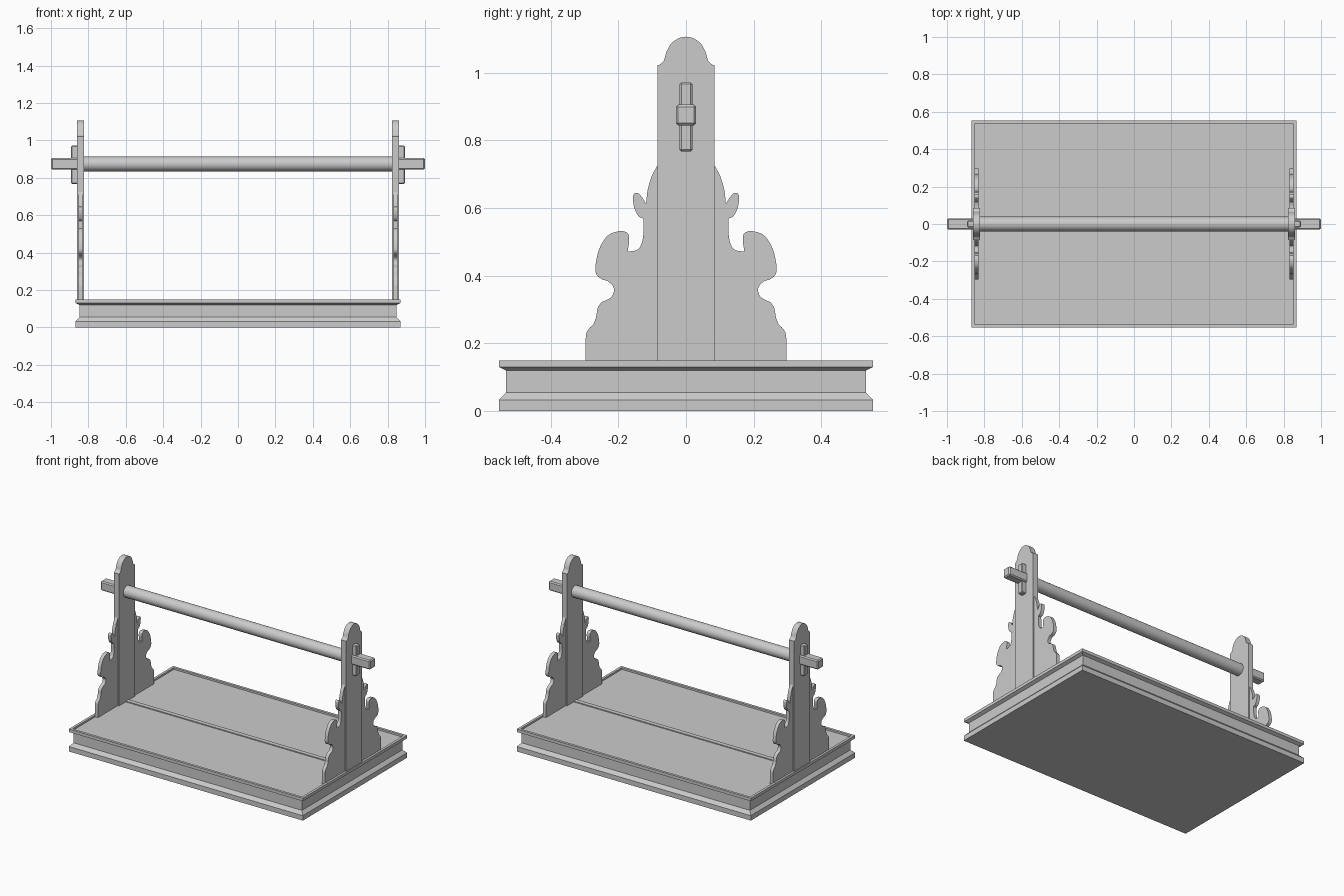
import bpy, bmesh
from mathutils import Vector, Matrix

if "Cube" in bpy.data.objects:
    bpy.data.objects.remove(bpy.data.objects["Cube"])

grey = bpy.data.materials.new("plain_grey")
grey.use_nodes = True
grey.diffuse_color = (0.6, 0.6, 0.6, 1)
grey.node_tree.nodes["Principled BSDF"].inputs["Base Color"].default_value = (0.6, 0.6, 0.6, 1)


def finish(name, bm, smooth=False):
    bmesh.ops.recalc_face_normals(bm, faces=bm.faces)
    mesh = bpy.data.meshes.new(name)
    bm.to_mesh(mesh)
    bm.free()
    mesh.materials.append(grey)
    ob = bpy.data.objects.new(name, mesh)
    bpy.context.collection.objects.link(ob)
    if smooth:
        bpy.ops.object.select_all(action="DESELECT")
        ob.select_set(True)
        bpy.context.view_layer.objects.active = ob
        bpy.ops.object.shade_smooth_by_angle(angle=0.6)
    return ob


def box(name, centre, size, bevel=0):
    bm = bmesh.new()
    bmesh.ops.create_cube(bm, size=1, matrix=Matrix.Translation(centre) @ Matrix.Diagonal((*size, 1)))
    if bevel:
        bmesh.ops.bevel(bm, geom=bm.edges[:], offset=bevel, segments=1, affect="EDGES")
    return finish(name, bm)


def spline(points, steps=4):
    """Smooth curve through the points."""
    p = [Vector(q) for q in points]
    p = [2 * p[0] - p[1]] + p + [2 * p[-1] - p[-2]]
    out = []
    for a, b, c, d in zip(p, p[1:], p[2:], p[3:]):
        for i in range(steps):
            t = i / steps
            out.append(0.5 * (2 * b + (c - a) * t + (2 * a - 5 * b + 4 * c - d) * t * t
                              + (3 * b - a - 3 * c + d) * t ** 3))
    return out + [p[-2]]


def board(name, outline, x0, x1):
    """Extrude a (y, z) outline along x."""
    bm = bmesh.new()
    face = bm.faces.new([bm.verts.new((x0, y, z)) for y, z in outline])
    new = bmesh.ops.extrude_face_region(bm, geom=[face])["geom"]
    bmesh.ops.translate(bm, vec=(x1 - x0, 0, 0), verts=[v for v in new if isinstance(v, bmesh.types.BMVert)])
    return finish(name, bm, smooth=True)


# Moulded base: stacked rectangles given as (inset, height)
FLOOR = 0.138
bm = bmesh.new()
rings = []
for inset, z in [(0, 0), (0, 0.033), (0.021, 0.055), (0.021, 0.12), (0, 0.13),
                 (0, 0.15), (0.017, 0.15), (0.017, FLOOR)]:
    x, y = 0.868 - inset, 0.553 - inset
    rings.append([bm.verts.new((sx * x, sy * y, z)) for sx, sy in ((-1, -1), (1, -1), (1, 1), (-1, 1))])
for low, high in zip(rings, rings[1:]):
    for i in range(4):
        j = (i + 1) % 4
        bm.faces.new((low[i], low[j], high[j], high[i]))
bm.faces.new(rings[0])
bm.faces.new(rings[-1])
finish("base", bm)

# Low strip joining the posts
box("floor_strip", (0, 0, FLOOR), (1.66, 0.03, 0.012))

# Post outline with a shouldered round top
half_top = [(0.085, 1.022)] + spline([(0.078, 1.024), (0.066, 1.035), (0.06, 1.055)])
half_top += spline([(0.058, 1.062), (0.044, 1.086), (0.022, 1.102), (0, 1.107)])
post = [(0.085, FLOOR - 0.01)] + [tuple(p) for p in half_top]
post += [(-y, z) for y, z in reversed(post[:-1])]

# Scrolled wing outline: runs of smooth curve with corners between them
wing_runs = [
    [(0.085, 0.725), (0.101, 0.695), (0.113, 0.655), (0.118, 0.612)],
    [(0.128, 0.63), (0.143, 0.645), (0.156, 0.638), (0.154, 0.605), (0.142, 0.578), (0.125, 0.568)],
    [(0.125, 0.56), (0.128, 0.507), (0.142, 0.478), (0.172, 0.471)],
    [(0.172, 0.475), (0.168, 0.507), (0.173, 0.526), (0.195, 0.532), (0.231, 0.519), (0.257, 0.478),
     (0.268, 0.425), (0.263, 0.401), (0.246, 0.388)],
    [(0.232, 0.385), (0.217, 0.371), (0.213, 0.355), (0.221, 0.337), (0.24, 0.326)],
    [(0.25, 0.322), (0.261, 0.305), (0.266, 0.277), (0.274, 0.256)],
    [(0.284, 0.247), (0.294, 0.232), (0.297, 0.21)],
]
wing = [(0.07, FLOOR - 0.01), (0.07, 0.725)]
for run in wing_runs:
    wing += [tuple(p) for p in spline(run)]
wing.append((0.297, FLOOR - 0.01))

for side, s in (("left", 1), ("right", -1)):
    board(side + "_post", post, s * 0.823, s * 0.862)
    for end, f in (("back", 1), ("front", -1)):
        board(f"{side}_{end}_wing", [(f * y, z) for y, z in wing], s * 0.831, s * 0.854)
    # Upright key plate and squared bar end
    box(side + "_key", (s * 0.872, 0, 0.87), (0.04, 0.038, 0.204), 0.005)
    box(side + "_bar_end", (s * 0.925, 0, 0.875), (0.15, 0.06, 0.062), 0.007)

# Round cross bar
bm = bmesh.new()
bmesh.ops.create_cone(bm, cap_ends=True, segments=32, radius1=0.039, radius2=0.039, depth=1.67,
                      matrix=Matrix.Translation((0, 0, 0.874)) @ Matrix.Rotation(1.5708, 4, "Y"))
finish("cross_bar", bm, smooth=True)
